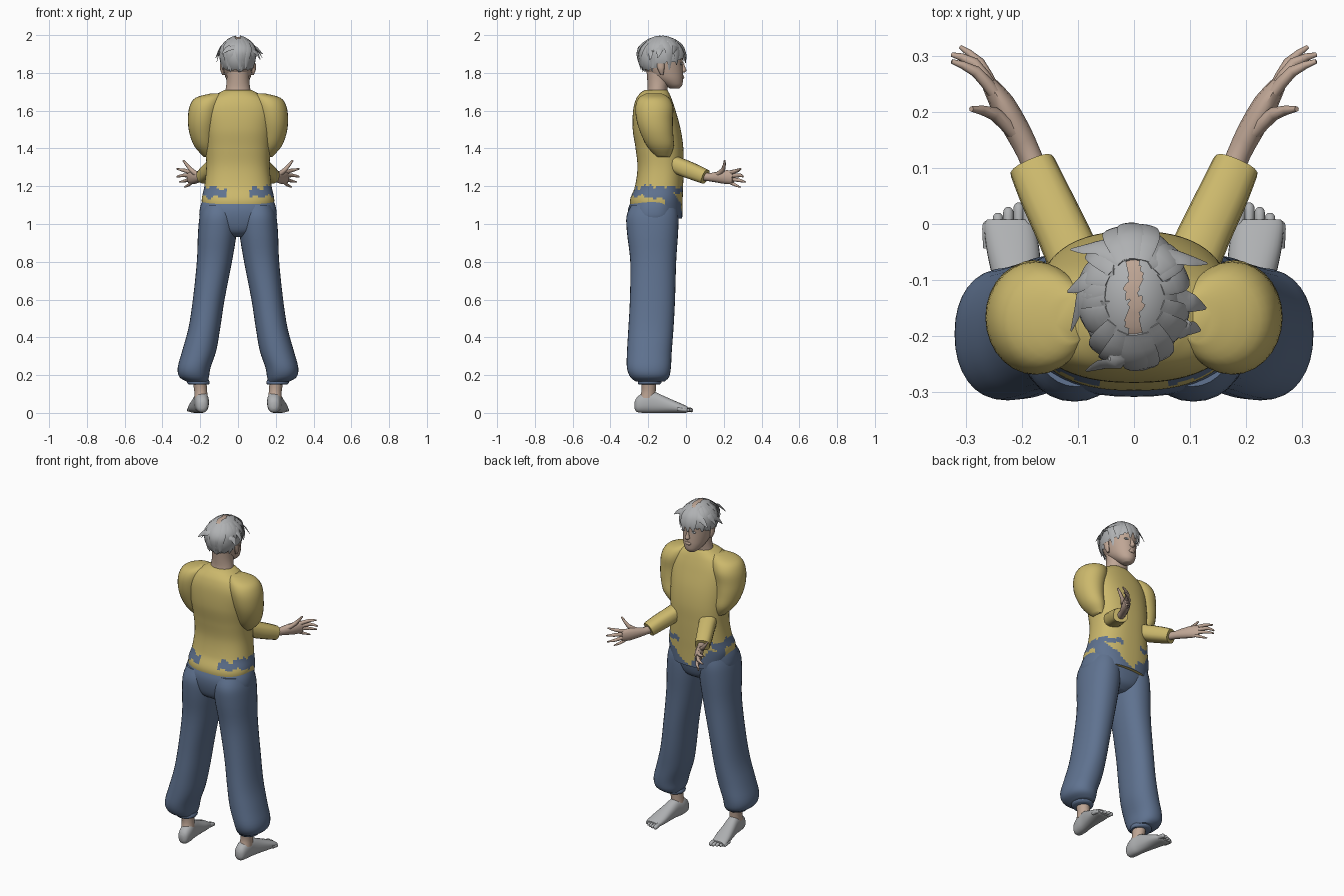
import bpy, bmesh, math, random
from mathutils import Vector

random.seed(4)
if "Cube" in bpy.data.objects:
    bpy.data.objects.remove(bpy.data.objects["Cube"])


def material(name, rgb):
    m = bpy.data.materials.new(name)
    m.use_nodes = True
    m.diffuse_color = (*rgb, 1)
    m.node_tree.nodes["Principled BSDF"].inputs["Base Color"].default_value = (*rgb, 1)
    return m


YELLOW = material("yellow cloth", (0.60, 0.48, 0.15))
BLUE = material("blue denim", (0.115, 0.17, 0.28))
GREY = material("pale grey", (0.43, 0.44, 0.45))
SKIN = material("skin", (0.52, 0.38, 0.30))


def finish(name, bm, mats):
    bmesh.ops.recalc_face_normals(bm, faces=bm.faces)
    mesh = bpy.data.meshes.new(name)
    bm.to_mesh(mesh)
    bm.free()
    for m in mats:
        mesh.materials.append(m)
    ob = bpy.data.objects.new(name, mesh)
    bpy.context.collection.objects.link(ob)
    bpy.ops.object.select_all(action="DESELECT")
    ob.select_set(True)
    bpy.context.view_layer.objects.active = ob
    bpy.ops.object.shade_smooth_by_angle(angle=math.radians(50))
    return ob


def smooth_path(pts, steps):
    # Catmull-Rom through rows of any length
    out = []
    for i in range(len(pts) - 1):
        a, b, c, d = (pts[max(i - 1, 0)], pts[i], pts[i + 1], pts[min(i + 2, len(pts) - 1)])
        for k in range(steps):
            t = k / steps
            out.append([0.5 * (2 * q + (r - p) * t + (2 * p - 5 * q + 4 * r - s) * t * t
                               + (3 * q - p - 3 * r + s) * t ** 3)
                        for p, q, r, s in zip(a, b, c, d)])
    return out + [list(pts[-1])]


def loft(name, rows, mat, axis=None, up=(0, 1, 0), sides=28, steps=4, power=2, side=1, rule=None, mats=None):
    """Rows are x, y, z, half width, half depth; side=-1 mirrors in x."""
    rows = smooth_path(rows, steps)
    pts = [Vector(r[:3]) for r in rows]
    bm = bmesh.new()
    rings = []
    for i, r in enumerate(rows):
        t = Vector(axis) if axis else (pts[min(i + 1, len(pts) - 1)] - pts[max(i - 1, 0)]).normalized()
        u = t.cross(Vector(up)).normalized()
        v = u.cross(t)
        ring = []
        for k in range(sides):
            a = math.tau * k / sides
            c, s = math.cos(a), math.sin(a)
            c, s = (math.copysign(abs(w) ** (2 / power), w) for w in (c, s))
            p = pts[i] + u * c * max(r[3], 0.001) + v * s * max(r[4], 0.001)
            ring.append(bm.verts.new((p.x * side, p.y, p.z)))
        rings.append(ring)
    for a, b in zip(rings, rings[1:]):
        for k in range(sides):
            bm.faces.new((a[k - 1], a[k], b[k], b[k - 1]))
    bm.faces.new(rings[0])
    bm.faces.new(rings[-1])
    if rule:
        for f in bm.faces:
            f.material_index = rule(f.calc_center_median())
    return finish(name, bm, mats or [mat])


def body(name, rows, mat, **kw):
    # Horizontal slices given as x, z, half width, back y, front y
    rows = [(x, (b + f) / 2, z, w, (f - b) / 2) for x, z, w, b, f in rows]
    return loft(name, rows, mat, axis=(0, 0, 1), **kw)


# Shirt, with the trousers showing through in ragged patches at the waist
def waist_patch(c):
    rag = 0.008 * math.sin(c.x * 90) + 0.005 * math.sin(c.y * 130 + c.x * 40)
    if c.y > -0.11:
        if abs(c.x) > 0.06 and 1.165 + rag < c.z < 1.195 + rag:
            return 1
        return int(c.z < 1.04 + 0.75 * abs(c.x) + rag)
    return int(abs(c.x) > 0.06 and 1.145 + rag < c.z < 1.20 + rag - 0.15 * (0.17 - abs(c.x)))


body("shirt", [(0, 1.03, .17, -.28, -.02), (0, 1.12, .192, -.297, -.018), (0, 1.2, .178, -.27, -.015),
               (0, 1.3, .168, -.257, -.013), (0, 1.4, .172, -.267, -.014), (0, 1.5, .18, -.282, -.028),
               (0, 1.6, .185, -.28, -.055), (0, 1.66, .155, -.265, -.075), (0, 1.695, .10, -.24, -.09),
               (0, 1.71, .07, -.215, -.10)],
     YELLOW, sides=72, steps=8, power=2.4, rule=waist_patch, mats=[YELLOW, BLUE])

# Trouser seat
body("trouser_seat", [(0, .93, .05, -.24, -.10), (0, .96, .13, -.285, -.06), (0, 1.02, .198, -.305, -.04),
                      (0, 1.08, .202, -.306, -.035), (0, 1.13, .186, -.285, -.035)],
     BLUE, sides=48, power=2.3)

for s, tag in ((1, "left"), (-1, "right")):
    # Baggy trouser leg and its cuff
    body(tag + "_trouser_leg",
         [(.10, 1.1, .085, -.29, -.05), (.105, 1.04, .098, -.315, -.04), (.11, .95, .102, -.312, -.042),
          (.125, .8, .093, -.295, -.052), (.155, .6, .084, -.297, -.058), (.178, .45, .084, -.305, -.066),
          (.205, .33, .09, -.312, -.075), (.232, .24, .087, -.313, -.08), (.232, .19, .078, -.295, -.09),
          (.215, .165, .055, -.265, -.115)], BLUE, side=s, sides=32, power=2.2)
    body(tag + "_cuff", [(.208, .15, .053, -.25, -.14), (.21, .16, .06, -.255, -.13), (.21, .175, .055, -.25, -.135)],
         BLUE, side=s)
    # Bare ankle and foot
    body(tag + "_ankle", [(.195, .08, .036, -.245, -.16), (.198, .12, .034, -.235, -.16), (.205, .18, .038, -.24, -.155)],
         SKIN, side=s)
    loft(tag + "_foot", [(.19, -.272, .04, .012, .018), (.19, -.258, .044, .03, .04), (.192, -.215, .056, .038, .056),
                         (.198, -.17, .056, .037, .056), (.207, -.11, .043, .042, .043),
                         (.215, -.05, .03, .047, .03), (.222, -.005, .02, .045, .02), (.224, .008, .018, .038, .014)],
         GREY, axis=(0, 1, 0), up=(0, 0, 1), side=s, power=2.3)
    for i in range(5):
        x, r = .187 + .0185 * i, .013 if i == 0 else .0095
        tip = (.036, .038, .03, .02, .006)[i]
        loft(f"{tag}_toe_{i + 1}", [(x, tip - .05, .02, r * .8, r), (x, tip - .015, .016, r, r),
                                    (x, tip - .004, .014, r * .8, r * .8), (x, tip, .013, r * .3, r * .3)],
             GREY, axis=(0, 1, 0), up=(0, 0, 1), side=s, sides=10, steps=2)

    # Rounded upper sleeve tucked into the torso, then the forward forearm sleeve
    body(tag + "_upper_sleeve",
         [(.11, 1.692, .03, -.21, -.13), (.15, 1.668, .075, -.25, -.09), (.172, 1.62, .085, -.268, -.068),
          (.184, 1.55, .081, -.262, -.07), (.186, 1.48, .071, -.24, -.068), (.175, 1.41, .055, -.205, -.065),
          (.155, 1.355, .026, -.155, -.085)], YELLOW, side=s)
    loft(tag + "_forearm_sleeve", [(.09, -.1, 1.335, .05, .04), (.125, -.02, 1.30, .047, .045),
                                   (.158, .05, 1.272, .045, .043), (.181, .102, 1.25, .042, .039)],
         YELLOW, up=(0, 0, 1), side=s, sides=16, power=2.6)

    # Hand with spread fingers
    loft(tag + "_wrist_and_palm", [(.165, .07, 1.255, .022, .023), (.187, .125, 1.248, .021, .022),
                                   (.207, .165, 1.248, .023, .029), (.235, .215, 1.248, .022, .037),
                                   (.258, .25, 1.247, .014, .034)],
         SKIN, up=(0, 0, 1), side=s, sides=12, steps=2)
    digits = {"thumb": ((.215, .165, 1.262), (.25, .197, 1.288), (.29, .205, 1.337), .012),
              "index_finger": ((.25, .235, 1.272), (.282, .272, 1.283), (.325, .29, 1.292), .010),
              "middle_finger": ((.252, .24, 1.255), (.285, .287, 1.258), (.325, .302, 1.25), .010),
              "ring_finger": ((.25, .24, 1.238), (.275, .288, 1.23), (.31, .316, 1.222), .009),
              "little_finger": ((.243, .23, 1.222), (.262, .262, 1.206), (.285, .288, 1.195), .008)}
    for name, (a, b, c, r) in digits.items():
        loft(f"{tag}_{name}", [(*a, r * 1.15, r * 1.2), (*b, r, r), (*c, r * .4, r * .4)],
             SKIN, up=(0, 0, 1), side=s, sides=8, steps=2)

    # Ear and eye
    body(tag + "_ear", [(.078, 1.79, .006, -.135, -.12), (.085, 1.82, .01, -.15, -.115), (.086, 1.85, .009, -.155, -.115)],
         SKIN, side=s, sides=12)
    loft(tag + "_eye", [(.034, -.03, 1.848, .012, .006), (.034, -.019, 1.848, .011, .005)],
         GREY, up=(0, 0, 1), side=s, sides=12, steps=1)

# Neck, head, nose and lips
body("neck", [(0, 1.66, .075, -.22, -.095), (0, 1.71, .066, -.205, -.098), (0, 1.76, .06, -.205, -.09),
              (0, 1.82, .06, -.21, -.09)], SKIN)
body("head", [(0, 1.718, .022, -.085, -.035), (0, 1.735, .043, -.115, -.02), (0, 1.765, .062, -.165, -.016),
              (0, 1.80, .073, -.205, -.016), (0, 1.85, .082, -.235, -.018), (0, 1.90, .085, -.242, -.017),
              (0, 1.945, .077, -.228, -.032), (0, 1.977, .053, -.195, -.065), (0, 1.99, .015, -.15, -.11)], SKIN)
body("nose", [(0, 1.802, .008, -.03, -.008), (0, 1.812, .014, -.03, .002), (0, 1.83, .009, -.03, -.004),
              (0, 1.86, .006, -.03, -.016)], SKIN, sides=12)
body("lips", [(0, 1.768, .014, -.03, -.013), (0, 1.777, .02, -.03, -.009), (0, 1.786, .014, -.03, -.012)],
     SKIN, sides=12)

# Hair cap with an uneven hairline and a bare centre parting
CENTRE, RADII = Vector((0, -.13, 1.885)), Vector((.094, .126, .113))


def on_scalp(angle, lat, lift=1.0):
    return CENTRE + Vector((math.sin(angle) * math.cos(lat) * RADII.x, math.cos(angle) * math.cos(lat) * RADII.y,
                            math.sin(lat) * RADII.z)) * lift


bm = bmesh.new()
bmesh.ops.create_uvsphere(bm, u_segments=64, v_segments=40, radius=1)
for v in bm.verts:
    v.co = CENTRE + v.co * RADII
bare = []
for f in bm.faces:
    c = f.calc_center_median()
    forward = (c.y + .25) / .25
    hairline = 1.80 + .085 * min(max(forward, 0), 1) + .008 * math.sin(c.x * 110 + c.y * 70)
    parting = abs(c.x - .004 * math.sin(c.y * 120)) < .012 and -.215 < c.y < -.035 and c.z > 1.9
    if c.z < hairline or parting:
        bare.append(f)
bmesh.ops.delete(bm, geom=bare, context="FACES")
finish("hair_cap", bm, [GREY])


def lock(name, pts, width):
    shape = (.6, 1, .8, .15)
    loft(name, [(*p, width * w, .004 * w) for p, w in zip(pts, shape)], GREY,
         up=tuple(pts[1] - CENTRE), sides=8, steps=3)


# Overlapping locks around the head, shorter over the face
for i in range(18):
    a = math.tau * i / 18 + random.uniform(-.1, .1)
    front = max(math.cos(a), 0)
    low = -.62 + .45 * front + random.uniform(-.12, .12)
    swing = random.uniform(-.25, .25)
    lock(f"hair_lock_{i + 1}", [on_scalp(a, 1.0, .99), on_scalp(a + swing * .3, .55, 1.02),
                                on_scalp(a + swing * .7, .1, 1.03), on_scalp(a + swing, low, 1.06)], .024)

# Loose strands sticking out
strands = [(.9, .5, (.13, -.07, 1.90)), (1.6, .4, (.128, -.15, 1.88)), (2.0, .3, (.118, -.19, 1.87)),
           (-.7, .5, (-.112, -.045, 1.89)), (-1.5, .4, (-.112, -.19, 1.86)), (-1.3, .5, (-.118, -.12, 1.88)),
           (-2.8, .5, (-.085, -.262, 1.90))]
for i, (a, lat, tip) in enumerate(strands):
    tip = Vector(tip)
    start, mid = on_scalp(a * .6, lat + .5, 1.0), on_scalp(a, lat, 1.04)
    lock(f"loose_strand_{i + 1}", [start, mid, mid.lerp(tip, .5) + Vector((0, 0, .006)), tip], .018)
